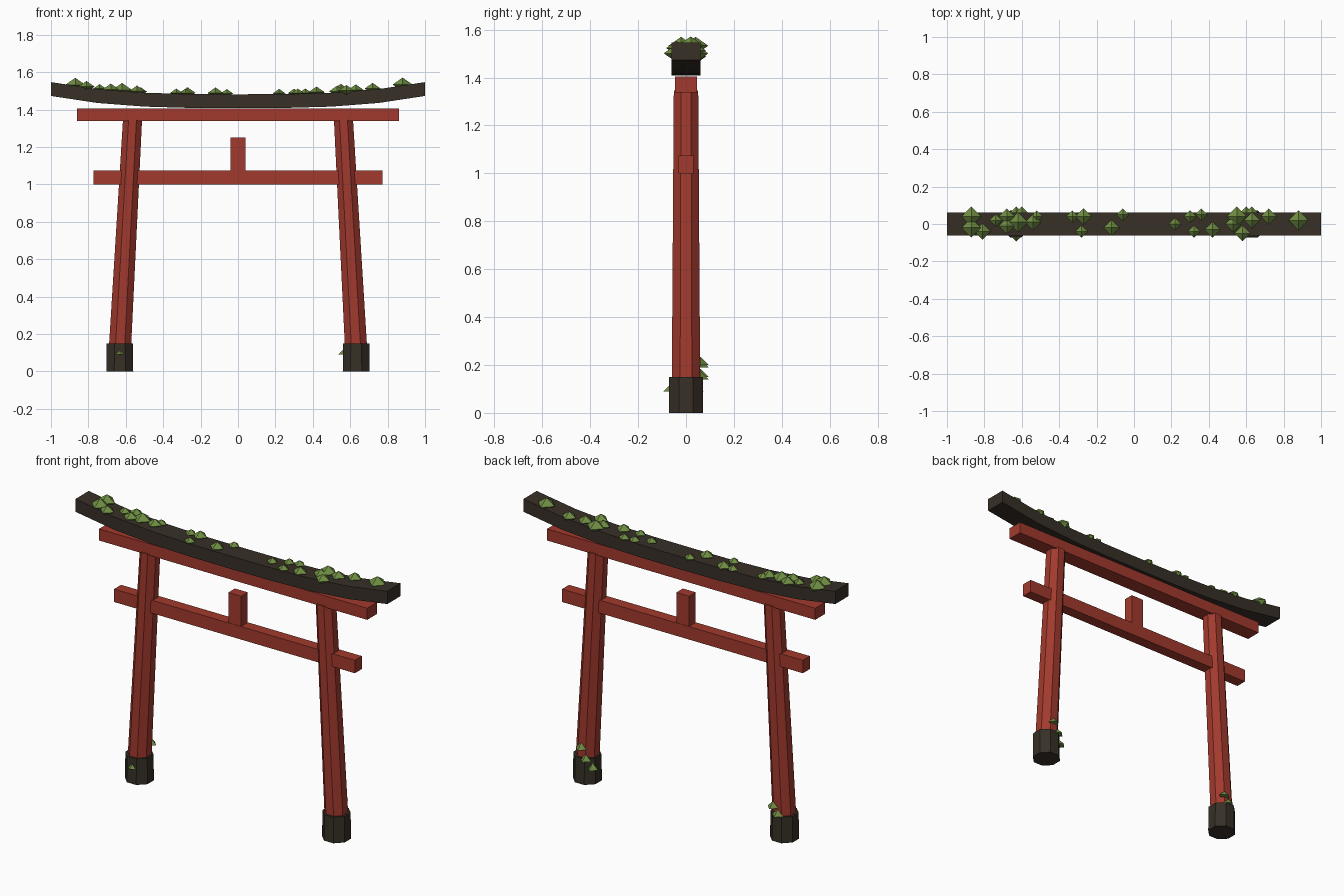
import bpy, bmesh
from mathutils import Matrix, Vector

cube = bpy.data.objects.get("Cube")
if cube:
    bpy.data.objects.remove(cube, do_unlink=True)


def make_material(name, color):
    mat = bpy.data.materials.new(name)
    mat.use_nodes = True
    mat.diffuse_color = (*color, 1)
    mat.node_tree.nodes["Principled BSDF"].inputs["Base Color"].default_value = (*color, 1)
    return mat


red = make_material("vermilion red", (0.36, 0.042, 0.026))
dark = make_material("dark brown", (0.038, 0.029, 0.02))
green = make_material("moss green", (0.16, 0.27, 0.055))


def finish(bm, name, mat):
    bmesh.ops.recalc_face_normals(bm, faces=bm.faces)
    mesh = bpy.data.meshes.new(name)
    bm.to_mesh(mesh)
    bm.free()
    mesh.materials.append(mat)
    obj = bpy.data.objects.new(name, mesh)
    bpy.context.collection.objects.link(obj)
    return obj


def box(name, half_x, half_y, bottom, top, mat):
    bm = bmesh.new()
    size = (2 * half_x, 2 * half_y, top - bottom)
    bmesh.ops.create_cube(bm, size=1, matrix=Matrix.Translation((0, 0, (bottom + top) / 2))
                          @ Matrix.Diagonal((*size, 1)))
    return finish(bm, name, mat)


def loft(bm, rings):
    """Skin a list of equally sized vertex rings and cap both ends."""
    rings = [[bm.verts.new(p) for p in ring] for ring in rings]
    for a, b in zip(rings, rings[1:]):
        for i in range(len(a)):
            j = (i + 1) % len(a)
            bm.faces.new((a[i], a[j], b[j], b[i]))
    bm.faces.new(rings[0])
    bm.faces.new(rings[-1])


def octagon(x, z, half_width):
    """Level eight-sided ring with flats facing front and sides."""
    s = half_width * 0.414
    w = half_width
    outline = ((w, -s), (w, s), (s, w), (-s, w), (-w, s), (-w, -s), (-s, -w), (s, -w))
    return [Vector((x + px, py, z)) for px, py in outline]


# Leaning pillars and their upright feet
for side, label in ((1, "left"), (-1, "right")):
    bm = bmesh.new()
    loft(bm, [octagon(side * 0.637, 0.02, 0.06), octagon(side * 0.564, 1.345, 0.051)])
    finish(bm, label + "_pillar", red)
    bm = bmesh.new()
    loft(bm, [octagon(side * 0.632, 0, 0.072), octagon(side * 0.632, 0.15, 0.07)])
    finish(bm, label + "_pillar_foot", dark)

# Cross beams and the short centre post
box("upper_beam", 0.86, 0.045, 1.338, 1.405, red)
box("lower_beam", 0.772, 0.032, 1.0, 1.075, red)
box("centre_post", 0.041, 0.03, 1.07, 1.25, red)


def rise(x):
    return 0.065 * abs(x) ** 3


# Roof beam sweeping up to both ends
ROOF_TOP, ROOF_BOTTOM, ROOF_HALF = 1.482, 1.408, 0.061
bm = bmesh.new()
sections = []
for i in range(-4, 5):
    x = i / 4
    low, high = ROOF_BOTTOM + rise(x), ROOF_TOP + rise(x)
    sections.append([(x, -ROOF_HALF, low), (x, ROOF_HALF, low),
                     (x, ROOF_HALF, high), (x, -ROOF_HALF, high)])
loft(bm, sections)
finish(bm, "roof_beam", dark)

# Moss on the roof: x, y and radius in hundredths
ROOF_MOSS = [
    (-87, 4, 5), (-87, -2, 5), (-81, -4, 4), (-74, 2, 3), (-68, 4, 4), (-68, -1, 4),
    (-62, 1, 5), (-54, 1, 4), (-52, 4, 3), (-33, 4, 3), (-27, 4, 4), (-28, -4, 3),
    (-12, -2, 4), (-6, 5, 3), (22, 0, 3), (30, 4, 3), (36, 5, 3), (32, -4, 3),
    (42, -3, 4), (53, 0, 4), (55, 4, 5), (58, -5, 4), (63, 2, 4), (72, 4, 4), (88, 2, 5),
]
bm = bmesh.new()
for x, y, r in ROOF_MOSS:
    x, y, r = x / 100, y / 100, r / 100 + 0.003
    z = ROOF_TOP + rise(x) + 0.15 * r
    bmesh.ops.create_uvsphere(bm, u_segments=4, v_segments=2, radius=r,
                              matrix=Matrix.Translation((x, y, z))
                              @ Matrix.Diagonal((1, 1, 0.7, 1)))
finish(bm, "roof_moss", green)

# Moss tufts around the feet: x, y and z in hundredths
FOOT_MOSS = [(-63, -6, 9), (-63, 6, 15), (-60, 6, 19), (63, 6, 20), (60, 6, 14), (57, 4, 9)]
bm = bmesh.new()
for x, y, z in FOOT_MOSS:
    bmesh.ops.create_cone(bm, cap_ends=True, segments=4, radius1=0.034, radius2=0, depth=0.034,
                          matrix=Matrix.Translation((x / 100, y / 100, z / 100 + 0.017)))
finish(bm, "foot_moss", green)
